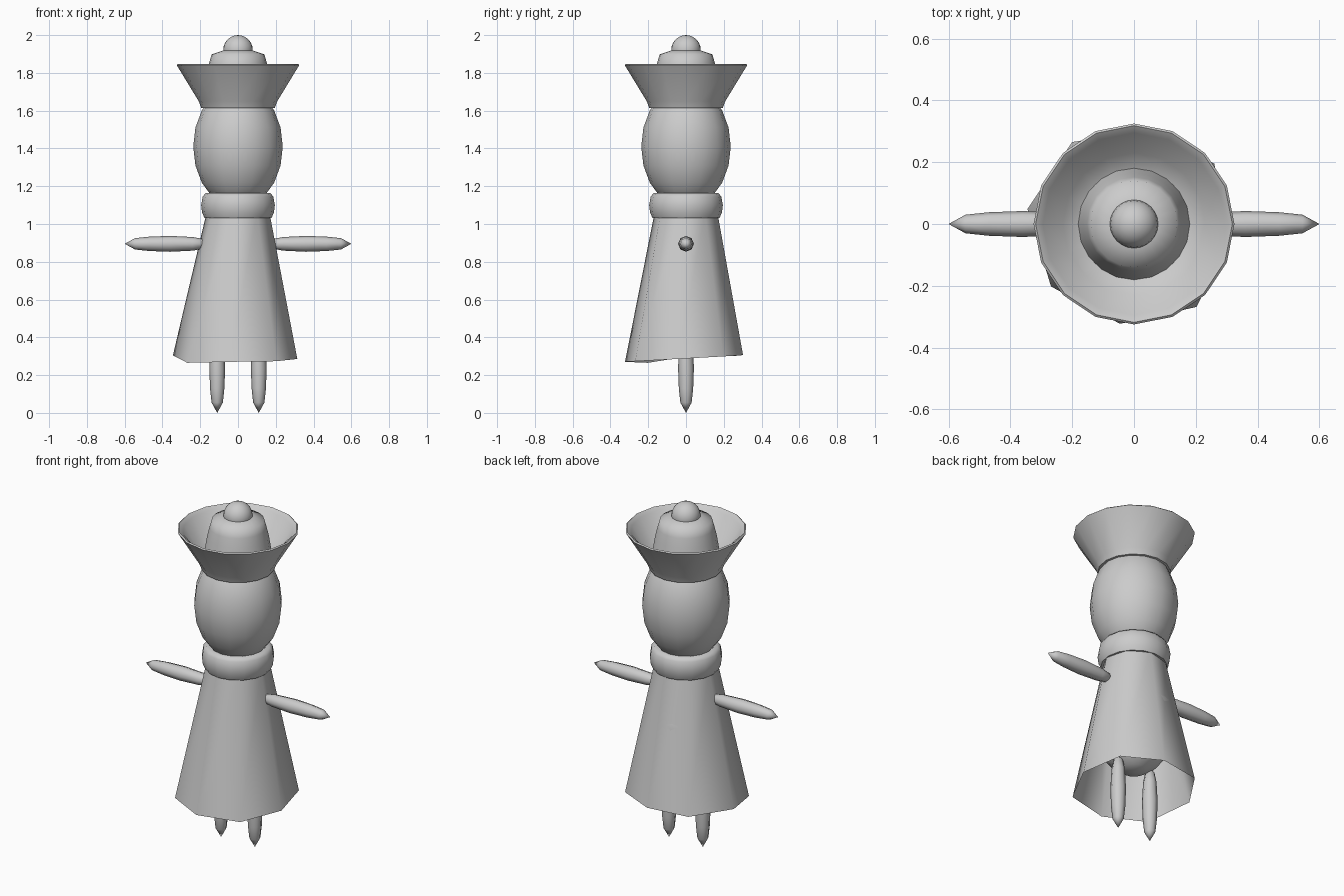
import bpy, bmesh, math
from mathutils import Matrix

if "Cube" in bpy.data.objects:
    bpy.data.objects.remove(bpy.data.objects["Cube"])

grey = bpy.data.materials.new("plain_grey")
grey.diffuse_color = (0.6, 0.6, 0.6, 1)
grey.use_nodes = True
grey.node_tree.nodes["Principled BSDF"].inputs["Base Color"].default_value = grey.diffuse_color


def finish(name, bm, angle=40, recalc=True):
    if recalc:
        bmesh.ops.recalc_face_normals(bm, faces=bm.faces)
    mesh = bpy.data.meshes.new(name)
    bm.to_mesh(mesh)
    bm.free()
    mesh.materials.append(grey)
    obj = bpy.data.objects.new(name, mesh)
    bpy.context.collection.objects.link(obj)
    bpy.ops.object.select_all(action='DESELECT')
    obj.select_set(True)
    bpy.context.view_layer.objects.active = obj
    bpy.ops.object.shade_smooth_by_angle(angle=math.radians(angle))
    return obj


def lathe(name, profile, sides, matrix=Matrix(), closed=False, angle=40):
    """Spin (radius, height) points around z; zero radius makes a pole."""
    bm = bmesh.new()
    rings = []
    for r, z in profile:
        if r == 0:
            rings.append([bm.verts.new((0, 0, z))] * sides)
        else:
            rings.append([bm.verts.new((r * math.cos(2 * math.pi * i / sides),
                                        r * math.sin(2 * math.pi * i / sides), z))
                          for i in range(sides)])
    pairs = list(zip(rings, rings[1:]))
    if closed:
        pairs.append((rings[-1], rings[0]))
    for a, b in pairs:
        for i in range(sides):
            j = (i + 1) % sides
            bm.faces.new(dict.fromkeys((a[i], a[j], b[j], b[i])))
    bm.transform(matrix)
    return finish(name, bm, angle)


def ellipsoid(name, radius, height, z, u, v):
    bm = bmesh.new()
    bmesh.ops.create_uvsphere(bm, u_segments=u, v_segments=v, radius=1)
    bm.transform(Matrix.Translation((0, 0, z)) @ Matrix.Diagonal((radius, radius, height, 1)))
    return finish(name, bm)


# Robe: open eight-sided cone with a slightly tilted, uneven hem
bm = bmesh.new()
hem_radius = [0.317, 0.325, 0.305, 0.332, 0.348, 0.336, 0.326, 0.336]
top, hem = [], []
for i, r in enumerate(hem_radius):
    a = math.radians(-8 + 45 * i)
    c, s = math.cos(a), math.sin(a)
    hem.append(bm.verts.new((r * c, r * s, 0.288 + 0.018 * s - (0.012 if i == 5 else 0)
                             + (0.014 if i == 4 else 0))))
    top.append(bm.verts.new((0.168 * c, 0.168 * s, 1.06)))
for i in range(8):
    j = (i + 1) % 8
    bm.faces.new((hem[i], hem[j], top[j], top[i]))
finish("robe", bm, 50, recalc=False)

# Torso inside the robe, and head
ellipsoid("inner_torso", 0.22, 0.3, 0.68, 16, 10)
ellipsoid("head", 0.237, 0.325, 1.41, 16, 10)

# Collar ring
lathe("collar", [(0.13, 1.04), (0.178, 1.033), (0.19, 1.06), (0.195, 1.10), (0.187, 1.145),
                 (0.172, 1.163), (0.13, 1.16)], 16, closed=True, angle=60)

# Flared hat brim, turned so its inside runs down to the crown
lathe("hat_brim", [(0.17, 1.612), (0.195, 1.615), (0.208, 1.65), (0.325, 1.842), (0.318, 1.848),
                   (0.295, 1.832), (0.23, 1.725), (0.16, 1.70)], 16)

# Crown and its button
lathe("hat_crown", [(0.19, 1.66), (0.178, 1.72), (0.165, 1.80), (0.152, 1.855), (0.14, 1.898),
                    (0.075, 1.92), (0, 1.925)], 20, angle=60)
ellipsoid("hat_button", 0.078, 0.078, 1.922, 24, 12)

# Spindle limbs: legs point down, arms point sideways
limb = [(0, 0), (0.03, 0.055), (0.038, 0.13), (0.042, 0.24), (0.036, 0.36), (0.025, 0.42), (0, 0.44)]
for side, label in ((-1, "left"), (1, "right")):
    lathe(label + "_leg", limb, 8, Matrix.Translation((0.11 * side, 0, 0)), angle=60)
    lathe(label + "_arm", limb, 8, Matrix.Translation((0.6 * side, 0, 0.895))
          @ Matrix.Rotation(math.radians(-90 * side), 4, 'Y'), angle=60)
